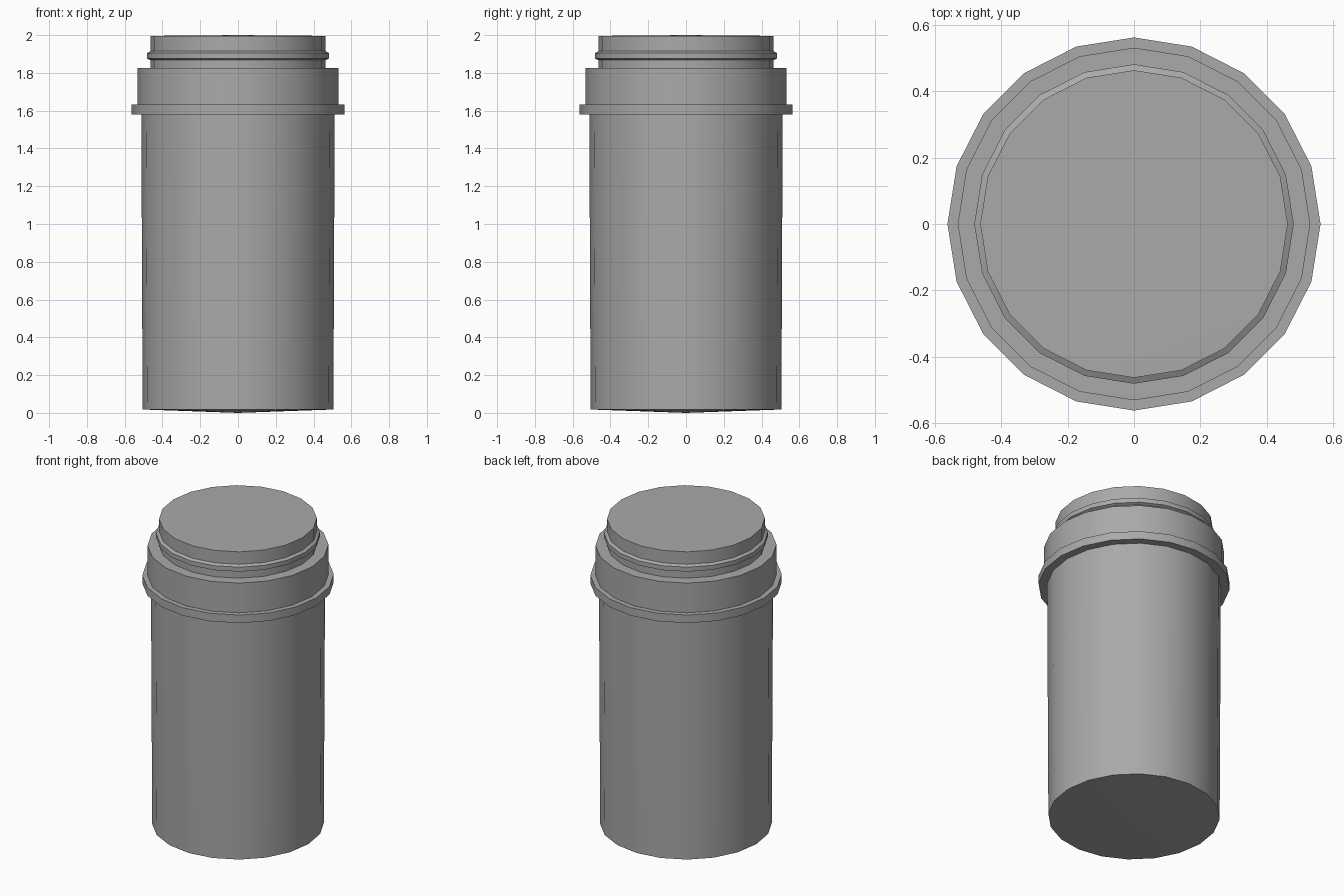
import bpy
import bmesh
from math import radians, tau
from mathutils import Matrix

SIDES = 20

if "Cube" in bpy.data.objects:
    bpy.data.objects.remove(bpy.data.objects["Cube"], do_unlink=True)

grey = bpy.data.materials.new("plain grey")
grey.use_nodes = True
grey.diffuse_color = (0.4, 0.4, 0.4, 1)
grey.node_tree.nodes["Principled BSDF"].inputs["Base Color"].default_value = grey.diffuse_color


def lathe(name, profile):
    """Spin a (radius, height) profile, listed bottom to top, around z."""
    bm = bmesh.new()
    verts = [bm.verts.new((r, 0, z)) for r, z in profile]
    edges = [bm.edges.new(pair) for pair in zip(verts, verts[1:])]
    bmesh.ops.spin(bm, geom=verts + edges, cent=(0, 0, 0), axis=(0, 0, 1),
                   angle=tau, steps=SIDES, use_merge=True)
    bmesh.ops.remove_doubles(bm, verts=bm.verts, dist=0.0005)
    # Wall faces point away from the axis, level faces point up or down
    bm.normal_update()
    wall = max(bm.faces, key=lambda f: f.calc_center_median().xy.length)
    side = max(bm.faces, key=lambda f: f.normal.xy.length)
    if side.normal.xy.dot(side.calc_center_median().xy) < 0:
        bmesh.ops.reverse_faces(bm, faces=bm.faces)
    mesh = bpy.data.meshes.new(name)
    bm.to_mesh(mesh)
    bm.free()
    mesh.materials.append(grey)
    obj = bpy.data.objects.new(name, mesh)
    bpy.context.collection.objects.link(obj)
    bpy.ops.object.select_all(action="DESELECT")
    obj.select_set(True)
    bpy.context.view_layer.objects.active = obj
    bpy.ops.object.shade_smooth_by_angle(angle=radians(30))
    return obj


# Slightly tapered container with a faintly domed base
lathe("container_body", [(0, 0), (0.505, 0.018), (0.512, 1.58)])

# Projecting rim around the top of the container
lathe("flange", [(0.512, 1.58), (0.563, 1.58), (0.563, 1.632), (0.532, 1.632)])

# Wide band above the rim, stepping in to the neck
lathe("collar", [(0.532, 1.632), (0.532, 1.825), (0.464, 1.825)])

# Neck with a raised bead, closed by a nearly flat top
lathe("neck_and_top", [
    (0.464, 1.825), (0.464, 1.868), (0.482, 1.876), (0.482, 1.905),
    (0.464, 1.915), (0.464, 1.996), (0, 2.0)])
